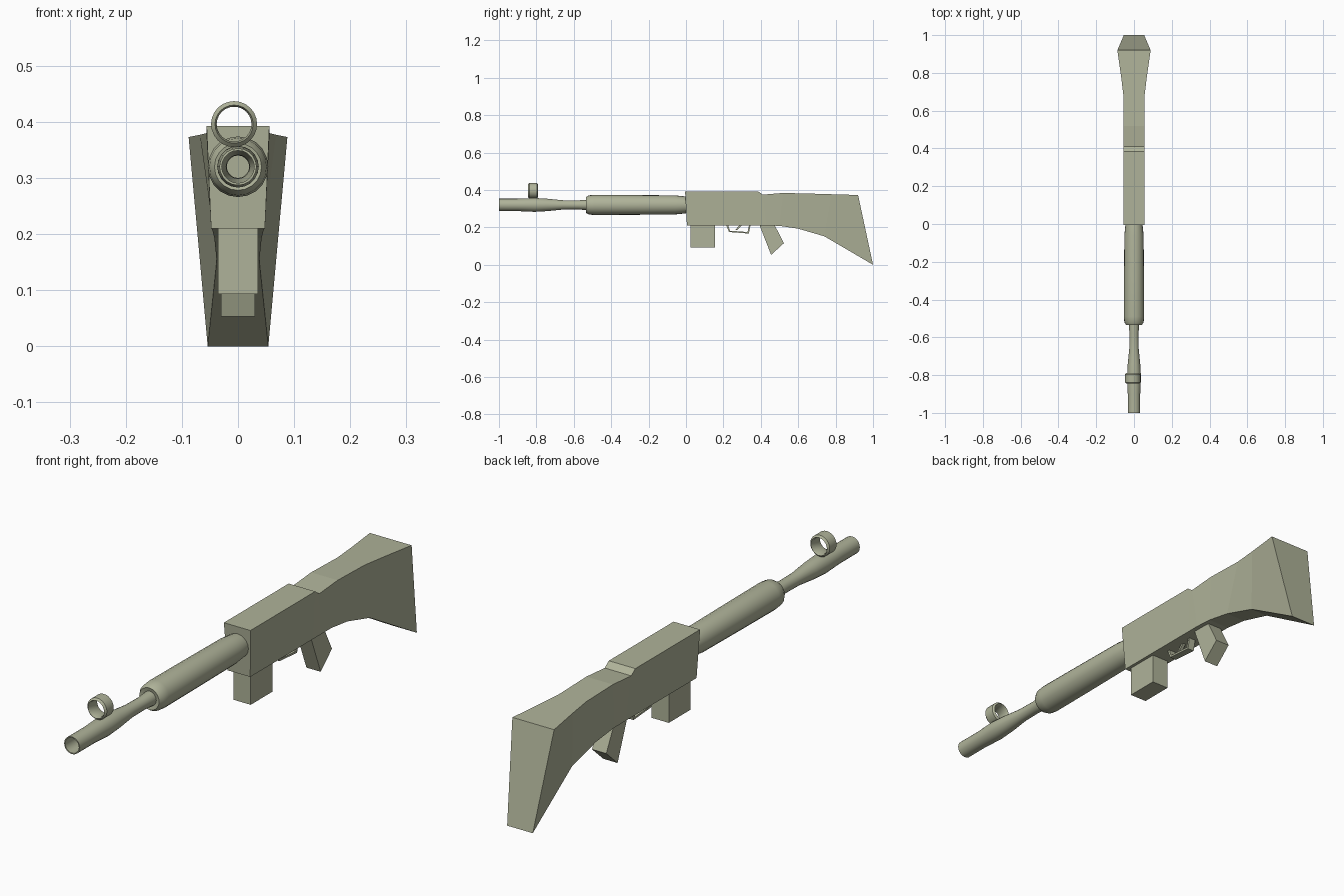
import bpy, bmesh, math

cube = bpy.data.objects.get("Cube")
if cube:
    bpy.data.objects.remove(cube, do_unlink=True)

olive = bpy.data.materials.new("pale_olive")
olive.use_nodes = True
colour = (0.43, 0.45, 0.32, 1)
olive.diffuse_color = colour
olive.node_tree.nodes["Principled BSDF"].inputs["Base Color"].default_value = colour


def finish(name, bm, smooth=None):
    bmesh.ops.recalc_face_normals(bm, faces=bm.faces)
    mesh = bpy.data.meshes.new(name)
    bm.to_mesh(mesh)
    bm.free()
    mesh.materials.append(olive)
    obj = bpy.data.objects.new(name, mesh)
    bpy.context.collection.objects.link(obj)
    if smooth:
        bpy.ops.object.select_all(action='DESELECT')
        obj.select_set(True)
        bpy.context.view_layer.objects.active = obj
        bpy.ops.object.shade_smooth_by_angle(angle=math.radians(smooth))
    return obj


def skin(bm, rings, closed=False):
    """Bridge successive rings of vertices with quads."""
    pairs = list(zip(rings, rings[1:]))
    if closed:
        pairs.append((rings[-1], rings[0]))
    for a, b in pairs:
        n = len(a)
        for i in range(n):
            j = (i + 1) % n
            bm.faces.new((a[i], a[j], b[j], b[i]))


def lathe(name, profile, x, z, sides=20, closed=False):
    """Turn (y, radius) points around an axis along y."""
    bm = bmesh.new()
    rings = []
    for y, r in profile:
        angles = [2 * math.pi * i / sides for i in range(sides)]
        rings.append([bm.verts.new((x + r * math.cos(a), y, z + r * math.sin(a)))
                      for a in angles])
    skin(bm, rings, closed)
    return finish(name, bm, 35)


def plate(name, outline, half_width):
    """Extrude a (y, z) side outline across x."""
    bm = bmesh.new()
    rings = [[bm.verts.new((x, y, z)) for y, z in outline]
             for x in (-half_width, half_width)]
    skin(bm, rings)
    for ring in rings:
        bm.faces.new(ring)
    return finish(name, bm)


# Receiver and shoulder stock: top y, z, half width, then bottom y, z, half width
stations = [
    (-0.005, 0.393, 0.056, 0.005, 0.21, 0.048),
    (0.385, 0.393, 0.056, 0.385, 0.21, 0.048),
    (0.41, 0.375, 0.056, 0.43, 0.21, 0.048),
    (0.52, 0.384, 0.056, 0.50, 0.208, 0.046),
    (0.68, 0.38, 0.056, 0.60, 0.193, 0.042),
    (0.78, 0.377, 0.068, 0.74, 0.152, 0.038),
    (0.92, 0.373, 0.088, 1.0, 0.0, 0.054),
]
bm = bmesh.new()
sections = []
for ty, tz, tw, by, bz, bw in stations:
    sections.append([bm.verts.new(p) for p in
                     ((-tw, ty, tz), (tw, ty, tz), (bw, by, bz), (-bw, by, bz))])
skin(bm, sections)
bm.faces.new(sections[0])
bm.faces.new(sections[-1])
finish("receiver_and_stock", bm)

# Hollow barrel with a thin wall
outer = [(-1, 0.033), (-0.9, 0.033), (-0.81, 0.037), (-0.74, 0.033),
         (-0.66, 0.025), (-0.58, 0.024), (-0.5, 0.03), (0, 0.03)]
inner = [(y, r - 0.004) for y, r in reversed(outer)]
lathe("barrel", outer + inner, 0, 0.32, closed=True)

# Handguard sleeve
lathe("handguard", [(-0.53, 0.022), (-0.535, 0.042), (-0.52, 0.051), (-0.49, 0.054),
                    (-0.3, 0.053), (-0.06, 0.051), (-0.01, 0.046), (0.005, 0.044)],
      0, 0.32)

# Ring sight
lathe("ring_sight", [(-0.845, 0.034), (-0.838, 0.041), (-0.797, 0.041),
                     (-0.79, 0.034), (-0.797, 0.031), (-0.838, 0.031)],
      -0.007, 0.396, sides=24, closed=True)

# Magazine and hand grip
plate("magazine", [(0.025, 0.22), (0.025, 0.093), (0.155, 0.093), (0.155, 0.22)], 0.036)
plate("hand_grip", [(0.39, 0.22), (0.455, 0.053), (0.523, 0.115), (0.47, 0.22)], 0.03)

# Trigger guard and trigger
plate("trigger_guard", [(0.215, 0.212), (0.23, 0.175), (0.336, 0.167), (0.345, 0.212),
                        (0.337, 0.212), (0.329, 0.175), (0.235, 0.182), (0.225, 0.212)],
      0.014)
plate("trigger", [(0.285, 0.212), (0.265, 0.187), (0.272, 0.185), (0.30, 0.212)], 0.006)
